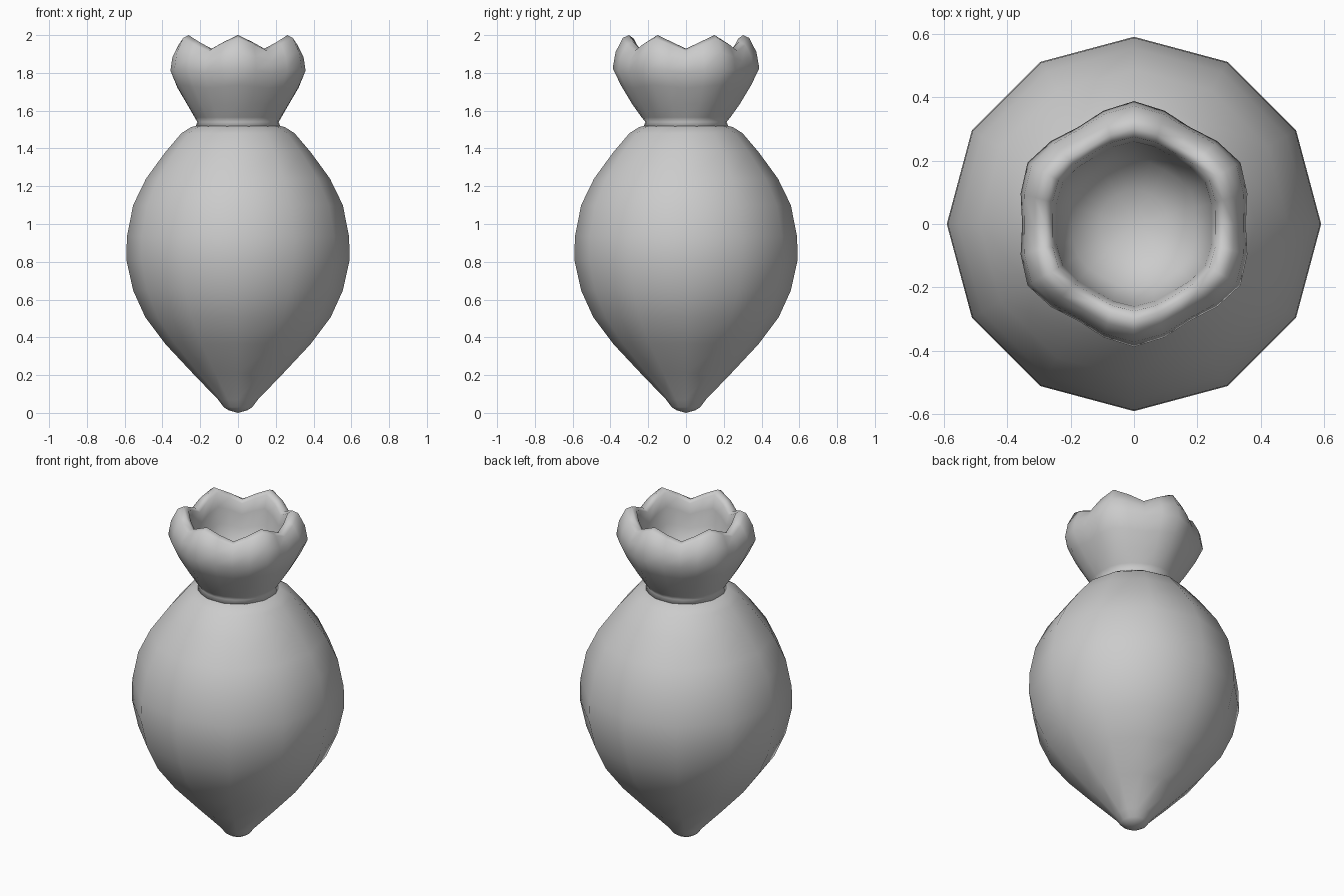
import bpy, bmesh
from math import cos, sin, pi

if "Cube" in bpy.data.objects:
    bpy.data.objects.remove(bpy.data.objects["Cube"])


def lathe(name, sides, rows, point):
    """Skin rings of points, closing both ends with a fan to a pole."""
    bm = bmesh.new()
    rings = []
    for row in rows:
        if row[0] == 0:
            rings.append([bm.verts.new((0, 0, row[1]))])
        else:
            rings.append([bm.verts.new(point(row, 2 * pi * i / sides)) for i in range(sides)])
    for a, b in zip(rings, rings[1:]):
        for i in range(sides):
            j = (i + 1) % sides
            if len(a) == 1:
                bm.faces.new((a[0], b[j], b[i]))
            elif len(b) == 1:
                bm.faces.new((a[i], a[j], b[0]))
            else:
                bm.faces.new((a[i], a[j], b[j], b[i]))
    bmesh.ops.recalc_face_normals(bm, faces=bm.faces)
    for f in bm.faces:
        f.smooth = True
    mesh = bpy.data.meshes.new(name)
    bm.to_mesh(mesh)
    bm.free()
    obj = bpy.data.objects.new(name, mesh)
    bpy.context.collection.objects.link(obj)
    return obj


# Bulb body: plain twelve-sided turned form (radius, height)
body = [(0, 0), (.05, .014), (.075, .03), (.105, .07), (.24, .21), (.385, .365),
        (.49, .505), (.555, .648), (.591, .81), (.588, .934), (.555, 1.10),
        (.487, 1.24), (.385, 1.38), (.30, 1.48), (.25, 1.512), (.205, 1.525), (0, 1.53)]
lathe("bulb_body", 12, body, lambda r, a: (r[0] * cos(a), r[0] * sin(a), r[1]))


# Crown: six lobes; rows are (lobe radius, lobe height, valley radius, valley height)
def lobed(row, a):
    t = .5 - .5 * cos(6 * a)
    r = row[2] + (row[0] - row[2]) * t
    z = row[3] + (row[1] - row[3]) * t
    return r * cos(a), r * sin(a), z


crown = [(0, 1.51), (.225, 1.515, .225, 1.515), (.215, 1.54, .215, 1.54),
         (.235, 1.565, .23, 1.565), (.285, 1.635, .27, 1.635),
         (.345, 1.735, .32, 1.72), (.388, 1.825, .353, 1.80),
         (.373, 1.91, .345, 1.86), (.335, 1.985, .315, 1.915),
         (.302, 2.0, .28, 1.928), (.275, 1.98, .258, 1.91),
         (.26, 1.90, .245, 1.85), (.25, 1.80, .235, 1.77),
         (.205, 1.68, .195, 1.67), (.11, 1.61, .105, 1.61), (0, 1.59)]
lathe("lobed_crown", 24, crown, lobed)
